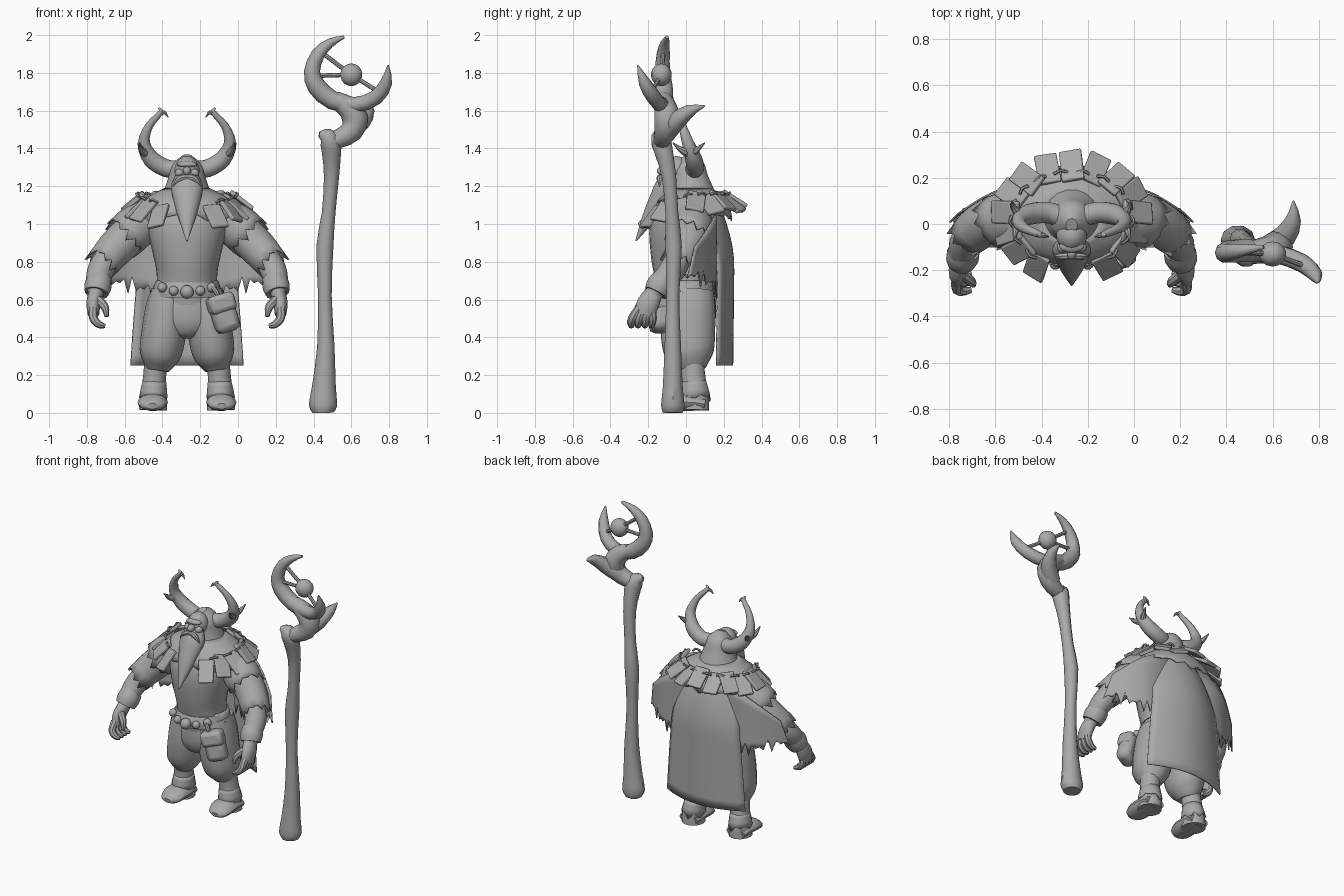
import bpy, bmesh, math
from mathutils import Vector, Matrix

start = bpy.data.objects.get("Cube")
if start:
    bpy.data.objects.remove(start, do_unlink=True)

clay = bpy.data.materials.new("plain grey")
clay.use_nodes = True
clay.diffuse_color = (0.4, 0.4, 0.4, 1)
shader = next(n for n in clay.node_tree.nodes if n.type == 'BSDF_PRINCIPLED')
shader.inputs["Base Color"].default_value = (0.4, 0.4, 0.4, 1)
shader.inputs["Roughness"].default_value = 0.8

FIGURE = Vector((-0.27, 0, 0))
STAFF = Vector((0, 0, 0))
parts = []


def finish(bm, name, mirror=False, origin=FIGURE, thickness=0, bevel=0):
    """Turn a bmesh into a finished object."""
    bmesh.ops.recalc_face_normals(bm, faces=bm.faces)
    mesh = bpy.data.meshes.new(name)
    bm.to_mesh(mesh)
    bm.free()
    mesh.materials.append(clay)
    ob = bpy.data.objects.new(name, mesh)
    ob.location = origin
    bpy.context.collection.objects.link(ob)
    if thickness:
        ob.modifiers.new("thickness", 'SOLIDIFY').thickness = thickness
    if bevel:
        mod = ob.modifiers.new("bevel", 'BEVEL')
        mod.width, mod.segments = bevel, 2
    if mirror:
        ob.modifiers.new("mirror", 'MIRROR').use_clip = False
    parts.append(ob)
    return ob


def resample(points, steps):
    """Smooth a path of (x, y, z, width, depth) with a Catmull-Rom curve."""
    keys = [Vector(p if len(p) == 5 else (*p, p[3])) for p in points]
    keys = [keys[0] * 2 - keys[1]] + keys + [keys[-1] * 2 - keys[-2]]
    out = []
    for a, b, c, d in zip(keys, keys[1:], keys[2:], keys[3:]):
        for s in range(steps):
            t = s / steps
            out.append((b * 2 + (c - a) * t + (a * 2 - b * 5 + c * 4 - d) * t ** 2
                        + (b * 3 - a - c * 3 + d) * t ** 3) * 0.5)
    return out + [keys[-2]]


def tube(name, points, sides=14, steps=3, ref=(0, 1, 0), jag=0, **kw):
    """Loft elliptical rings along a path; jag leaves a ragged open end."""
    bm = bmesh.new()
    path = resample(points, steps)
    rings = []
    for i, p in enumerate(path):
        along = (path[min(i + 1, len(path) - 1)] - path[max(i - 1, 0)]).to_3d().normalized()
        u = Vector(ref).cross(along).normalized()
        v = along.cross(u)
        ring = []
        for k in range(sides):
            ang = math.tau * k / sides
            co = p.to_3d() + u * math.cos(ang) * max(p[3], .003) + v * math.sin(ang) * max(p[4], .003)
            if jag and i == len(path) - 1:
                co += along * jag * (k % 2) * (0.6 + 0.4 * math.sin(k * 2.3))
            ring.append(bm.verts.new(co))
        rings.append(ring)
    for r, q in zip(rings, rings[1:]):
        for k in range(sides):
            n = (k + 1) % sides
            bm.faces.new((r[k], r[n], q[n], q[k]))
    if not jag:
        bm.faces.new(rings[0])
        bm.faces.new(rings[-1])
    return finish(bm, name, thickness=0.008 if jag else 0, **kw)


def ball(name, centre, size, **kw):
    bm = bmesh.new()
    place = Matrix.Translation(centre) @ Matrix.Diagonal((*size, 1))
    bmesh.ops.create_uvsphere(bm, u_segments=14, v_segments=9, radius=1, matrix=place)
    return finish(bm, name, **kw)


def block(name, matrix, size, bevel, **kw):
    bm = bmesh.new()
    bmesh.ops.create_cube(bm, size=1, matrix=matrix @ Matrix.Diagonal((*size, 1)))
    return finish(bm, name, bevel=bevel, **kw)


def sheet(name, func, nu, nv, **kw):
    """Cloth surface from a function of u and v in 0..1."""
    bm = bmesh.new()
    grid = [[bm.verts.new(func(i / nu, j / nv, i)) for j in range(nv + 1)] for i in range(nu + 1)]
    for a, b in zip(grid, grid[1:]):
        for j in range(nv):
            bm.faces.new((a[j], b[j], b[j + 1], a[j + 1]))
    return finish(bm, name, thickness=0.008, **kw)


# Torso, belt and ragged tunic hem
tube("torso", [(0, .0, .58, .17, .14), (0, -.01, .7, .16, .15), (0, -.015, .77, .165, .16),
               (0, -.02, .86, .185, .168), (0, -.02, .99, .21, .17), (0, .02, 1.08, .18, .14),
               (0, .03, 1.16, .1, .09)], sides=24)
tube("belt", [(0, -.01, .69, .165, .155), (0, -.01, .65, .18, .17), (0, -.01, .61, .185, .165)], sides=24)
tube("tunic_hem", [(0, -.0, .7, .165, .15), (0, .0, .62, .195, .16)], sides=32, jag=-.03)
for i in range(-2, 3):
    a = i * 0.38
    r = .036 if i == 0 else .026
    ball("belt_bead", (.19 * math.sin(a), -.01 - .175 * math.cos(a), .64 + .006 * i * i), (r, r, r))

# Trousers, legs and hoof-like feet
tube("trouser_hips", [(0, .01, .66, .18, .14), (0, .01, .57, .2, .15), (0, .01, .48, .2, .145),
                      (0, .01, .42, .12, .12), (0, .01, .395, .05, .08)], sides=24)
tube("trouser_leg", [(.09, .01, .64, .1, .14), (.108, .01, .55, .112, .148), (.122, .01, .43, .118, .148),
                     (.14, .015, .32, .112, .135), (.15, .02, .26, .085, .1), (.155, .02, .225, .06, .07)],
     mirror=True)
tube("shin", [(.165, .03, .27, .06, .065), (.173, .04, .17, .062, .067),
              (.178, .045, .08, .07, .078), (.18, .045, .015, .075, .08)], mirror=True)
tube("shin_fur", [(.172, .04, .17, .062, .067), (.178, .045, .09, .075, .085)], jag=.04, mirror=True)
tube("foot", [(.18, .1, .045, .07, .035), (.18, .04, .055, .076, .045), (.182, -.04, .055, .08, .045),
              (.184, -.1, .04, .065, .03), (.184, -.125, .035, .03, .015)], ref=(0, 0, 1), mirror=True)

# Hooded head, face and beard
tube("hood", [(0, .03, 1.07, .19, .16), (0, .03, 1.15, .135, .13), (0, .02, 1.24, .1, .1),
              (0, .01, 1.31, .08, .085), (0, -.005, 1.36, .025, .03)], sides=18)
ball("face", (0, -.05, 1.285), (.068, .07, .075))
ball("brow", (0, -.095, 1.315), (.055, .03, .018))
ball("nose", (0, -.125, 1.28), (.022, .03, .024))
ball("cheek", (.04, -.1, 1.27), (.025, .025, .022), mirror=True)
tube("beard", [(0, -.08, 1.26, .06, .04), (0, -.11, 1.2, .085, .055), (0, -.15, 1.12, .07, .05),
               (0, -.2, 1.03, .045, .035), (0, -.265, .91, .004, .004)])
tube("moustache", [(.0, -.135, 1.25, .014), (.04, -.14, 1.24, .017), (.075, -.14, 1.2, .003)],
     sides=8, mirror=True)

# Horns with prongs
tube("horn", [(.04, .03, 1.29, .045), (.11, .05, 1.295, .047), (.19, .04, 1.345, .045),
              (.228, .01, 1.43, .032), (.2, -.02, 1.52, .021), (.14, -.045, 1.59, .014),
              (.15, -.05, 1.615, .004)], mirror=True)
for name, tip in (("horn_back_prong", (.26, .1, 1.43)), ("horn_front_prong", (.25, -.07, 1.43))):
    mid = (.24, .01 + tip[1] * .45, 1.39)
    tube(name, [(.21, .025, 1.37, .028), (*mid, .018), (*tip, .002)], ref=(0, 0, 1), sides=8, mirror=True)
tube("horn_tip_hook", [(.15, -.04, 1.58, .013), (.12, -.05, 1.59, .01), (.1, -.055, 1.565, .002)],
     sides=8, mirror=True)

# Sleeves, forearms and hands
tube("sleeve", [(.12, .04, 1.04, .08), (.25, .04, .985, .1), (.36, .01, .89, .1),
                (.44, -.045, .8, .09)], sides=20, jag=.05, mirror=True)
tube("shoulder_rag", [(.14, .03, 1.06, .08), (.25, .03, 1.0, .115), (.32, .01, .94, .118)],
     sides=22, jag=.05, mirror=True)
tube("forearm", [(.4, -.02, .86, .065), (.455, -.07, .76, .07), (.475, -.13, .69, .06),
                 (.48, -.17, .63, .045)], mirror=True)
tube("glove_cuff", [(.463, -.11, .71, .066), (.472, -.14, .67, .072), (.48, -.16, .635, .064)], mirror=True)
tube("palm", [(.48, -.165, .64, .04, .045), (.495, -.2, .58, .038, .06), (.495, -.22, .52, .03, .055)],
     mirror=True)
for i in range(4):
    y = -.285 + .036 * i
    tube("finger", [(.498, -.25 + .022 * i, .55, .024), (.495, y, .5, .023),
                    (.465, y - .005, .468, .02), (.435, y, .46, .012)], sides=8, mirror=True)
tube("thumb", [(.47, -.22, .6, .024), (.435, -.25, .56, .022), (.425, -.265, .51, .011)],
     sides=8, mirror=True)


# Back cape and ragged side drapes
def cape_shape(u, v, i):
    x = 2 * u - 1
    width = .2 + .1 * v ** .5
    back = .17 + .09 * math.sin(min(v * 2.4, 1) * math.pi / 2)
    return (x * width, back - .085 * x * x - .01 * v, 1.13 - .07 * x * x * (1 - v) - .88 * v)


def drape_shape(u, v, i):
    top = Vector((.1, .15, 1.1)).lerp(Vector((.49, .05, .88)), u)
    low = Vector((.14, .165, .61)).lerp(Vector((.53, .01, .71)), u)
    p = top.lerp(low, v)
    p.y += .055 * math.sin(math.pi * u)
    p.z += .05 * (1 - v) * math.sin(math.pi * u)
    if v == 1:
        p.z += .05 * (i % 2) + .025 * math.sin(i * 2.1)
    return p


sheet("cape", cape_shape, 14, 14)
sheet("side_drape", drape_shape, 18, 6, mirror=True)


# Mantle of overlapping plates tied with cords
def mantle_point(angle, grow, drop):
    s, c = math.sin(angle), math.cos(angle)
    front = max(c, 0)
    return Vector(((.27 + grow) * s, .03 - (.205 + .03 * front + grow) * c, 1.125 - .05 * front - drop))


tube("mantle_collar", [(0, .03, 1.19, .12, .11), (0, .03, 1.13, .23, .18), (0, .03, 1.05, .32, .215)],
     sides=36, jag=.035)
COUNT = 15
angles = [math.radians(32 + 296 * i / (COUNT - 1)) for i in range(COUNT)]
for i, ang in enumerate(angles):
    steep = .045 + .025 * abs(math.sin(ang)) + .06 * max(math.cos(ang), 0)
    inner, outer = mantle_point(ang, -.04, -.025), mantle_point(ang, .075, steep)
    down = (outer - inner).normalized()
    across = Vector((math.cos(ang), math.sin(ang), .2 * (-1) ** i)).normalized()
    normal = across.cross(down).normalized()
    across = down.cross(normal)
    turn = Matrix((across, down, normal)).transposed().to_4x4()
    spot = (inner + outer) / 2 + Vector((0, 0, .016 * (i % 2)))
    spin = Matrix.Rotation(.16 * math.sin(i * 2.6), 4, 'Z')
    block("mantle_plate", Matrix.Translation(spot) @ turn @ spin, (.098, .15, .022), .006)
    if i < COUNT - 1:
        ends = [mantle_point(angles[i] + .07, -.01, -.03), mantle_point((ang + angles[i + 1]) / 2, 0, -.04),
                mantle_point(angles[i + 1] - .07, -.01, -.03)]
        tube("mantle_cord", [(*e, .007) for e in ends], ref=(0, 0, 1), sides=6, steps=2)

# Hip pouch with flap
tilt = Matrix.Translation((.195, -.14, .525)) @ Matrix.Rotation(-.3, 4, 'Y') @ Matrix.Rotation(.3, 4, 'Z')
block("pouch", tilt, (.135, .1, .2), .035)
block("pouch_flap", tilt @ Matrix.Translation((0, -.01, .055)), (.145, .105, .1), .025)
tube("pouch_strap", [(.13, -.15, .67, .012), (.155, -.165, .64, .014), (.17, -.16, .6, .012)], sides=8)

# Staff shaft, crescent head and side branch
tube("staff_shaft", [(.45, -.07, .0, .055), (.45, -.07, .04, .075, .065), (.455, -.07, .14, .063, .055),
                     (.465, -.07, .35, .046), (.46, -.07, .62, .036), (.46, -.065, .88, .045),
                     (.48, -.075, 1.06, .036), (.495, -.09, 1.25, .04), (.495, -.115, 1.37, .05),
                     (.49, -.13, 1.43, .055), (.465, -.14, 1.465, .045), (.43, -.145, 1.475, .015)],
     sides=10, steps=2, origin=STAFF)
tube("staff_neck", [(.47, -.135, 1.43, .04), (.53, -.125, 1.45, .05), (.6, -.11, 1.49, .06),
                    (.62, -.1, 1.56, .07), (.58, -.11, 1.62, .06), (.51, -.115, 1.66, .045)],
     sides=10, steps=2, origin=STAFF)
tube("staff_branch", [(.59, -.1, 1.49, .055), (.655, -.05, 1.545, .05), (.69, .02, 1.6, .034),
                      (.69, .1, 1.625, .004)], sides=10, steps=2, ref=(0, 0, 1), origin=STAFF)
tube("staff_crescent", [(.795, -.255, 1.84, .004), (.785, -.22, 1.75, .032), (.73, -.17, 1.67, .04),
                        (.62, -.13, 1.63, .042), (.5, -.115, 1.655, .05), (.415, -.12, 1.73, .05),
                        (.392, -.125, 1.81, .042), (.425, -.12, 1.9, .036), (.49, -.11, 1.96, .024),
                        (.562, -.1, 1.99, .008)], sides=10, steps=2, origin=STAFF)
ball("staff_orb", (.6, -.13, 1.79), (.06, .055, .06), origin=STAFF)
for end in ((.44, -.12, 1.91), (.42, -.12, 1.785), (.76, -.19, 1.69)):
    tube("orb_rod", [(.6, -.13, 1.79, .011), (*end, .012)], sides=8, steps=1, origin=STAFF)

# Smooth shading with crisp edges
bpy.ops.object.select_all(action='DESELECT')
for ob in parts:
    ob.select_set(True)
bpy.context.view_layer.objects.active = parts[0]
bpy.ops.object.shade_smooth_by_angle(angle=math.radians(40))
